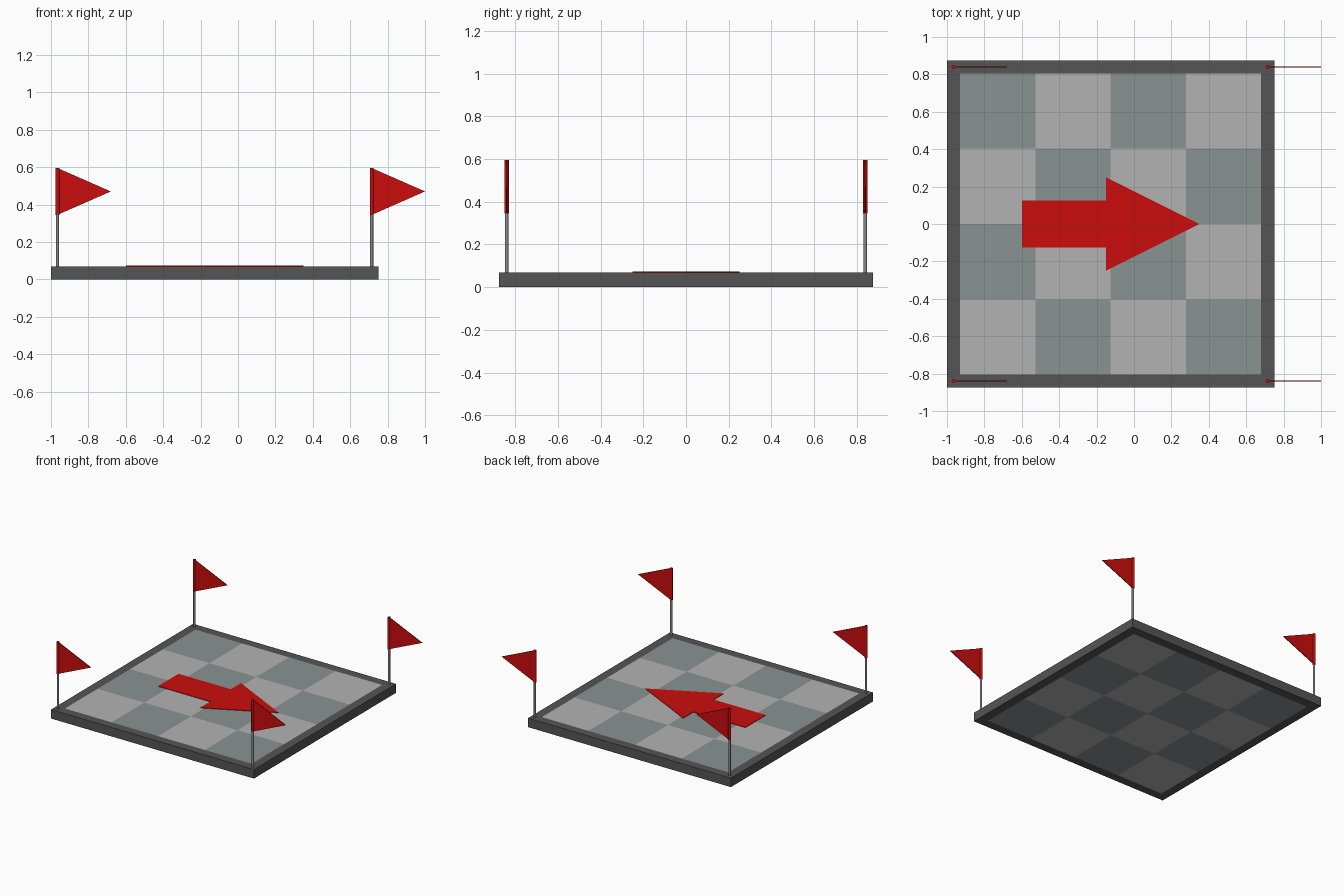
import bpy, bmesh
from mathutils import Vector

if "Cube" in bpy.data.objects:
    bpy.data.objects.remove(bpy.data.objects["Cube"])

CX, HALF, BORDER, H = -0.125, 0.875, 0.07, 0.07   # board centre x, half size, rim width, height


def material(name, rgb):
    m = bpy.data.materials.new(name)
    m.diffuse_color = (*rgb, 1)
    m.use_nodes = True
    m.node_tree.nodes["Principled BSDF"].inputs["Base Color"].default_value = m.diffuse_color
    return m


RED = material("red", (0.6, 0.004, 0.004))
DARK = material("dark_grey", (0.09, 0.09, 0.09))
LIGHT = material("light_tile", (0.45, 0.45, 0.45))
SLATE = material("slate_tile", (0.25, 0.29, 0.29))
STEEL = material("steel", (0.25, 0.25, 0.25))


def finish(name, bm, mat):
    bmesh.ops.recalc_face_normals(bm, faces=bm.faces)
    me = bpy.data.meshes.new(name)
    bm.to_mesh(me)
    bm.free()
    me.materials.append(mat)
    ob = bpy.data.objects.new(name, me)
    bpy.context.collection.objects.link(ob)
    return ob


def prism(name, pts, offset, mat):
    # Extrude a flat outline into a solid
    bm = bmesh.new()
    face = bm.faces.new([bm.verts.new(p) for p in pts])
    ext = bmesh.ops.extrude_face_region(bm, geom=[face], use_keep_orig=True)
    verts = [g for g in ext["geom"] if isinstance(g, bmesh.types.BMVert)]
    bmesh.ops.translate(bm, verts=verts, vec=Vector(offset))
    return finish(name, bm, mat)


def rod(name, x, y, z0, z1, r, mat):
    bpy.ops.mesh.primitive_cylinder_add(vertices=16, radius=r, depth=z1 - z0,
                                        location=(x, y, (z0 + z1) / 2))
    ob = bpy.context.object
    ob.name = name
    ob.data.materials.append(mat)
    bpy.ops.object.shade_smooth_by_angle()


# Rim: square ring with a rectangular section
bm = bmesh.new()
corners = [(-1, -1), (1, -1), (1, 1), (-1, 1)]
inner = HALF - BORDER
rings = [[bm.verts.new((CX + sx * s, sy * s, z)) for sx, sy in corners]
         for s, z in ((HALF, 0), (HALF, H), (inner, H), (inner, 0))]
for a, b in zip(rings, rings[1:] + rings[:1]):
    for i in range(4):
        j = (i + 1) % 4
        bm.faces.new((a[i], a[j], b[j], b[i]))
finish("rim", bm, DARK)

# Chequered floor: one mesh per colour, top and bottom faces
step = inner / 2
for parity, name, mat in ((0, "light_tiles", LIGHT), (1, "slate_tiles", SLATE)):
    bm = bmesh.new()
    for i in range(4):
        for j in range(4):
            if (i + j) % 2 == parity:
                x, y = CX - inner + (i + 0.5) * step, -inner + (j + 0.5) * step
                cube = bmesh.ops.create_cube(bm, size=1)["verts"]
                bmesh.ops.scale(bm, verts=cube, vec=(step, step, H))
                bmesh.ops.translate(bm, verts=cube, vec=(x, y, H / 2))
    finish(name, bm, mat)

# Direction arrow lying on the floor
half = [(-0.6, 0.125), (-0.15, 0.125), (-0.15, 0.25)]
outline = half + [(0.35, 0)] + [(x, -y) for x, y in reversed(half)]
prism("arrow", [(x, y, H) for x, y in outline], (0, 0, 0.004), RED)

# Corner flags: pole, sleeve and pennant
for side, x in (("left", -0.965), ("right", 0.715)):
    for end, y in (("front", -0.84), ("back", 0.84)):
        tag = f"{side}_{end}"
        rod(f"pole_{tag}", x, y, H, 0.59, 0.0085, STEEL)
        rod(f"sleeve_{tag}", x, y, 0.345, 0.595, 0.0105, RED)
        prism(f"pennant_{tag}", [(x, y - 0.003, 0.345), (x + 0.285, y - 0.003, 0.47),
                                 (x, y - 0.003, 0.595)], (0, 0.006, 0), RED)
